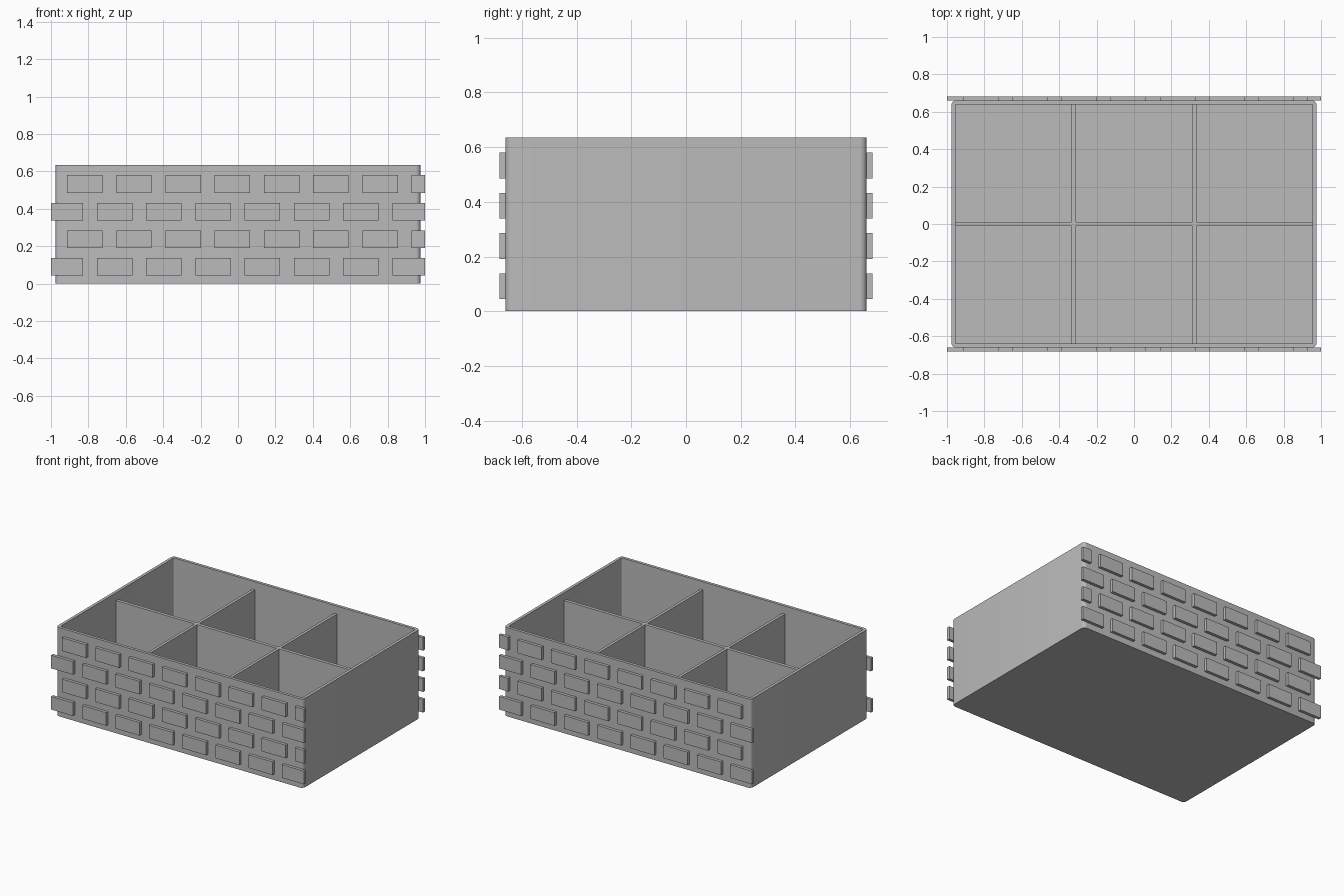
import bpy
import bmesh
from math import pi, cos, sin

cube = bpy.data.objects.get("Cube")
if cube:
    bpy.data.objects.remove(cube, do_unlink=True)

grey = bpy.data.materials.new("plain grey")
grey.use_nodes = True
GREY = (0.5, 0.5, 0.5, 1.0)
grey.diffuse_color = GREY
grey.node_tree.nodes["Principled BSDF"].inputs["Base Color"].default_value = GREY

HX, HY, HEIGHT = 0.976, 0.661, 0.635   # half length, half depth, height
WALL, FLOOR = 0.021, 0.021
DIVIDER_TOP = 0.578
CORNER, STEPS = 0.025, 6
BRICK_DEPTH = 0.021


def finish(name, bm):
    bmesh.ops.recalc_face_normals(bm, faces=bm.faces)
    mesh = bpy.data.meshes.new(name)
    bm.to_mesh(mesh)
    bm.free()
    mesh.materials.append(grey)
    obj = bpy.data.objects.new(name, mesh)
    bpy.context.collection.objects.link(obj)
    return obj


def add_block(bm, x0, x1, y0, y1, z0, z1):
    verts = bmesh.ops.create_cube(bm, size=1)["verts"]
    for v in verts:
        v.co.x = x1 if v.co.x > 0 else x0
        v.co.y = y1 if v.co.y > 0 else y0
        v.co.z = z1 if v.co.z > 0 else z0


def rounded_ring(bm, hx, hy, radius, z):
    """Loop of vertices around a rectangle with rounded corners."""
    ring = []
    for i, (sx, sy) in enumerate([(1, 1), (-1, 1), (-1, -1), (1, -1)]):
        for k in range(STEPS + 1):
            a = (i + k / STEPS) * pi / 2
            ring.append(bm.verts.new((sx * (hx - radius) + radius * cos(a),
                                      sy * (hy - radius) + radius * sin(a), z)))
    return ring


# Open tray: outside wall, rim, inside wall and floor
bm = bmesh.new()
inner = (HX - WALL, HY - WALL, CORNER - WALL + 0.002)
rings = [rounded_ring(bm, HX, HY, CORNER, 0),
         rounded_ring(bm, HX, HY, CORNER, HEIGHT),
         rounded_ring(bm, *inner, HEIGHT),
         rounded_ring(bm, *inner, FLOOR)]
for a, b in zip(rings, rings[1:]):
    for i in range(len(a)):
        j = (i + 1) % len(a)
        bm.faces.new((a[i], a[j], b[j], b[i]))
bm.faces.new(rings[0])
bm.faces.new(rings[-1])
tray = finish("tray", bm)
bpy.context.view_layer.objects.active = tray
tray.select_set(True)
bpy.ops.object.shade_smooth_by_angle()

# Dividers: one lengthwise, two crosswise split around it
bm = bmesh.new()
add_block(bm, -inner[0], inner[0], -0.012, 0.012, FLOOR, DIVIDER_TOP)
finish("long_divider", bm)
bm = bmesh.new()
for x in (-0.324, 0.324):
    for y0, y1 in ((-inner[1], -0.012), (0.012, inner[1])):
        add_block(bm, x - 0.01, x + 0.01, y0, y1, FLOOR, DIVIDER_TOP)
finish("cross_dividers", bm)

# Staggered raised bricks on front and back, trimmed at the ends
for name, side in (("front_bricks", -1), ("back_bricks", 1)):
    bm = bmesh.new()
    for row in range(4):
        start = -0.914 if row % 2 else -1.017
        z = 0.044 + row * 0.1473
        for k in range(8):
            x = start + k * 0.2632
            y0, y1 = sorted((side * HY, side * (HY + BRICK_DEPTH)))
            add_block(bm, max(x, -1), min(x + 0.189, 1), y0, y1, z, z + 0.094)
    finish(name, bm)
